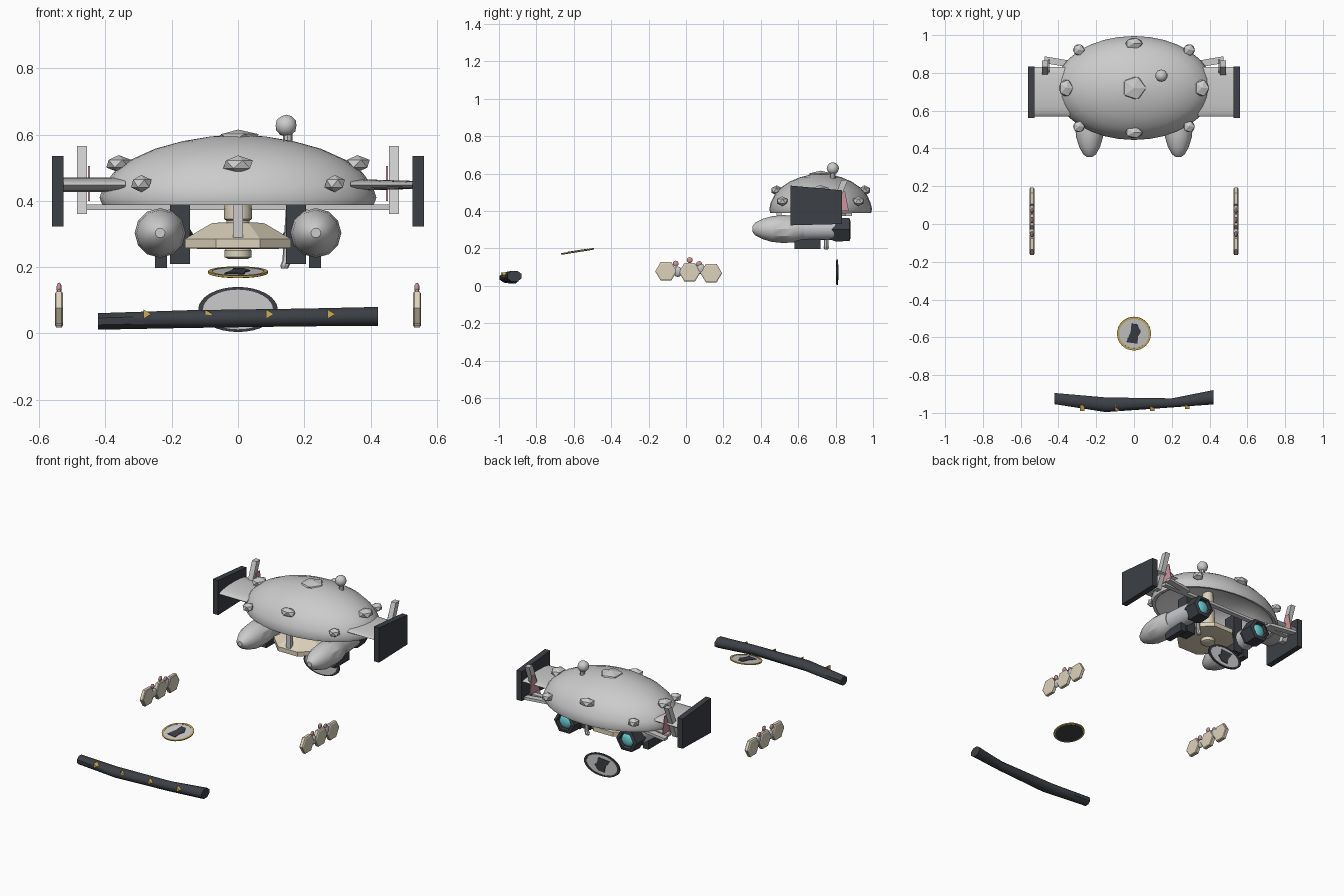
import bpy, bmesh, math
from mathutils import Vector, Matrix

if "Cube" in bpy.data.objects:
    bpy.data.objects.remove(bpy.data.objects["Cube"])

def mat(name, r, g, b):
    m = bpy.data.materials.new(name)
    m.diffuse_color = (r, g, b, 1)
    m.use_nodes = True
    m.node_tree.nodes["Principled BSDF"].inputs["Base Color"].default_value = m.diffuse_color
    return m

DARK = mat("dark", .045, .05, .06)
BEIGE = mat("beige", .72, .65, .5)
GOLD = mat("gold", .6, .42, .1)
CYAN = mat("cyan", .15, .6, .65)
PINK = mat("pink", .6, .3, .33)
GREY = mat("light_grey", .55, .57, .6)

def finish(name, bm, m=None, smooth=None):
    bmesh.ops.recalc_face_normals(bm, faces=bm.faces)
    me = bpy.data.meshes.new(name)
    bm.to_mesh(me)
    bm.free()
    ob = bpy.data.objects.new(name, me)
    bpy.context.collection.objects.link(ob)
    if m:
        me.materials.append(m)
    if smooth:
        bpy.context.view_layer.objects.active = ob
        ob.select_set(True)
        bpy.ops.object.shade_smooth_by_angle(angle=math.radians(smooth))
        ob.select_set(False)
    return ob

def loft(name, rings, m=None, smooth=None, cap=True):
    """Skin equal-length rings of points."""
    bm = bmesh.new()
    vs = [[bm.verts.new(p) for p in r] for r in rings]
    n = len(vs[0])
    for a, b in zip(vs, vs[1:]):
        for i in range(n):
            bm.faces.new((a[i], a[(i + 1) % n], b[(i + 1) % n], b[i]))
    if cap:
        bm.faces.new(vs[0])
        bm.faces.new(vs[-1])
    return finish(name, bm, m, smooth)

def ring(c, a, b, axis, n, ph=0):
    """Ellipse of n points round an axis."""
    out = []
    for i in range(n):
        t = 2 * math.pi * i / n + ph
        u, v = a * math.cos(t), b * math.sin(t)
        d = {'x': (0, u, v), 'y': (u, 0, v), 'z': (u, v, 0)}[axis]
        out.append(Vector(c) + Vector(d))
    return out

def box(name, lo, hi, m=None):
    x, y, z = lo
    X, Y, Z = hi
    return loft(name, [[(x, y, k), (X, y, k), (X, Y, k), (x, Y, k)] for k in (z, Z)], m)

def ball(name, c, s, m=None, sub=1, smooth=None):
    bm = bmesh.new()
    bmesh.ops.create_icosphere(bm, subdivisions=sub, radius=1,
                               matrix=Matrix.Translation(c) @ Matrix.Diagonal((*s, 1)))
    return finish(name, bm, m, smooth)

def plate(name, yz, x0, x1, m=None):
    return loft(name, [[(x, y, z) for y, z in yz] for x in (x0, x1)], m)

# hollow shell dome
prof = [(.03, .6), (.2, .594), (.4, .58), (.6, .557), (.78, .523), (.9, .485), (.97, .445),
        (1, .41), (.98, .388), (.93, .39), (.86, .43), (.7, .5), (.45, .54), (.03, .56)]
loft("shell_dome", [ring((0, .72, z), .418 * r, .275 * r, 'z', 32) for r, z in prof], smooth=40)

# lumps on the dome
ball("top_lump", (0, .72, .59), (.07, .07, .025))
ball("front_lump", (0, .485, .51), (.05, .034, .027))
ball("back_lump", (0, .955, .51), (.05, .034, .027))
ball("antenna_ball", (.145, .785, .627), (.033, .033, .033), sub=2, smooth=40)
loft("antenna_stalk", [ring((.15, .785, z), .014, .014, 'z', 8) for z in (.55, .61)])

# spiny parts repeated on both sides
for s, side in ((-1, "left"), (1, "right")):
    ball(side + "_lump", (s * .36, .72, .512), (.042, .05, .026))
    for y, w in ((.515, "front"), (.922, "back")):
        ball(f"{side}_{w}_lump", (s * .292, y, .452), (.034, .034, .026))

    # flat wing arm and end plate
    h0, h1 = (.022, .022) if s < 0 else (.018, .012)
    loft(side + "_wing_arm", [ring((s * x, .7, .448), .13, h, 'x', 20)
                              for x, h in ((.34, h0), (.535, h1))], smooth=40)
    plate(side + "_end_plate", [(.56, .323), (.835, .33), (.835, .51), (.56, .535)],
          s * .526, s * .561, DARK)

    # fin strut with pink web
    plate(side + "_fin_strut", [(.75, .36), (.785, .36), (.865, .565), (.83, .565)],
          s * .455, s * .486)
    plate(side + "_fin_web", [(.775, .4), (.87, .4), (.85, .505), (.82, .505)],
          s * .447, s * .452, PINK)
    loft(side + "_fin_brace", [[(s * x, y - .018, z), (s * x, y + .018, z),
                                (s * x, y + .018, z + .016), (s * x, y - .018, z + .016)]
                               for x, y, z in ((.3, .84, .373), (.475, .87, .373))])

    # thruster pod: nose, body, nozzle ring, glowing lens
    nose = [(.355, .015), (.37, .035), (.41, .056), (.46, .071), (.52, .077),
            (.58, .073), (.63, .058)]
    loft(side + "_pod_nose", [ring((s * .235, y, .303), r, r * .97, 'y', 12) for y, r in nose],
         smooth=30)
    loft(side + "_pod_body", [ring((s * x, y, .303), r, r, 'y', 16)
                              for x, y, r in ((.23, .58, .062), (.215, .8, .058))], GREY, 40)
    loft(side + "_pod_nozzle", [ring((s * .21, y, .3), r, r, 'y', 6)
                                for y, r in ((.77, .06), (.8, .074), (.875, .07), (.88, .05),
                                             (.855, .045))], DARK)
    ball(side + "_pod_lens", (s * .21, .86, .3), (.042, .018, .042), CYAN, 2, 40)
    box(side + "_pod_mount", (s * .175 - .03, .64, .21), (s * .175 + .03, .72, .45), DARK)
    box(side + "_pod_foot", (s * .232 - .018, .58, .197), (s * .232 + .018, .72, .25), DARK)

    # side chain of three hexagons joined by balls
    for i, (y, z) in enumerate(((-.107, .077), (.02, .072), (.135, .067))):
        loft(f"{side}_hexagon_{i}", [ring((s * x, y, z), r, r * .97, 'x', 6)
                                     for x, r in ((.528, .053), (.532, .058), (.549, .058),
                                                  (.553, .05))], BEIGE)
    for i, (y, z) in enumerate(((-.044, .075), (.078, .09))):
        ball(f"{side}_joint_{i}", (s * .54, y, z), (.013, .026, .028), GREY, 2, 40)
    for i, (y, z) in enumerate(((-.055, .118), (.02, .137), (.07, .116))):
        ball(f"{side}_bead_{i}", (s * .54, y, z), (.008, .016, .016), PINK, 2, 40)

# cross bar under the dome
box("cross_bar", (-.46, .8, .373), (.46, .83, .389))

# central beige hull and column
hull = [(.12, .255), (.16, .258), (.16, .285), (.08, .332), (.05, .335)]
loft("hull", [ring((0, .64, z), r / math.cos(math.pi / 8), r / math.cos(math.pi / 8),
                   'z', 8, math.pi / 8) for r, z in hull], BEIGE)
col = [(.03, .225), (.041, .23), (.041, .25), (.035, .256), (.035, .34), (.042, .345),
       (.042, .372), (.03, .56)]
loft("column", [ring((0, .66, z), r, r, 'z', 16) for r, z in col], BEIGE, 35)
box("front_strut", (-.015, .485, .29), (.015, .51, .42))
loft("probe", [ring((x, .75, z), r, r, 'z', 8)
               for x, z, r in ((.14, .195, .01), (.142, .205, .014), (.146, .22, .012),
                               (.155, .4, .009))])

PATCH = [(-.45, -.5), (.2, -.6), (.25, -.15), (.4, .1), (.2, .55), (-.15, .6), (-.2, .1)]

def disc(name, M, rx, ry, t, rim):
    """Rimmed medallion with plain raised patch, facing local +z."""
    def place(pts):
        return [M @ Vector(p) for p in pts]
    def lathe(part, steps, m):
        loft(name + part, [place(ring((0, 0, z), rx * r, ry * r, 'z', 32)) for r, z in steps], m, 35)
    lathe("_rim", [(.9, -t * .9), (1, -t * .6), (1, t), (.87, t), (.87, -t * .5)], rim)
    lathe("_face", [(.88, -t), (.88, t * .6)], None)
    loft(name + "_patch", [place([(x * rx, y * ry, z) for x, y in PATCH])
                           for z in (t * .5, t * 1.4)], DARK)

# gold-rimmed coin lying tilted, and upright rear disc
disc("coin", Matrix.Translation((0, -.58, .184)) @ Matrix.Rotation(math.radians(9), 4, 'X'),
     .09, .09, .004, GOLD)
loft("coin_underside", [[Matrix.Translation((0, -.58, .184)) @ Matrix.Rotation(math.radians(9), 4, 'X') @ p
                         for p in ring((0, 0, z), .08, .08, 'z', 32)] for z in (-.005, -.003)], DARK)
disc("rear_disc", Matrix.Translation((0, .808, .072)) @ Matrix.Rotation(math.radians(-90), 4, 'X'),
     .12, .068, .006, DARK)

# long tapered front bar with gold studs
bar = [(-.422, -.924, .036, .032, .027), (-.15, -.957, .043, .042, .029),
       (.2, -.947, .048, .026, .029), (.422, -.917, .051, .041, .031)]
loft("front_bar", [ring((x, y, z), a, b, 'x', 8, math.pi / 8) for x, y, z, a, b in bar],
     DARK, 50)
for i, x in enumerate((-.275, -.09, .095, .28)):
    y = -.978 if i < 3 else -.968
    loft(f"bar_stud_{i}", [[(x - .01, k, .044), (x + .014, k, .058), (x - .01, k, .072)]
                           for k in (y - .012, y + .02)], GOLD)
